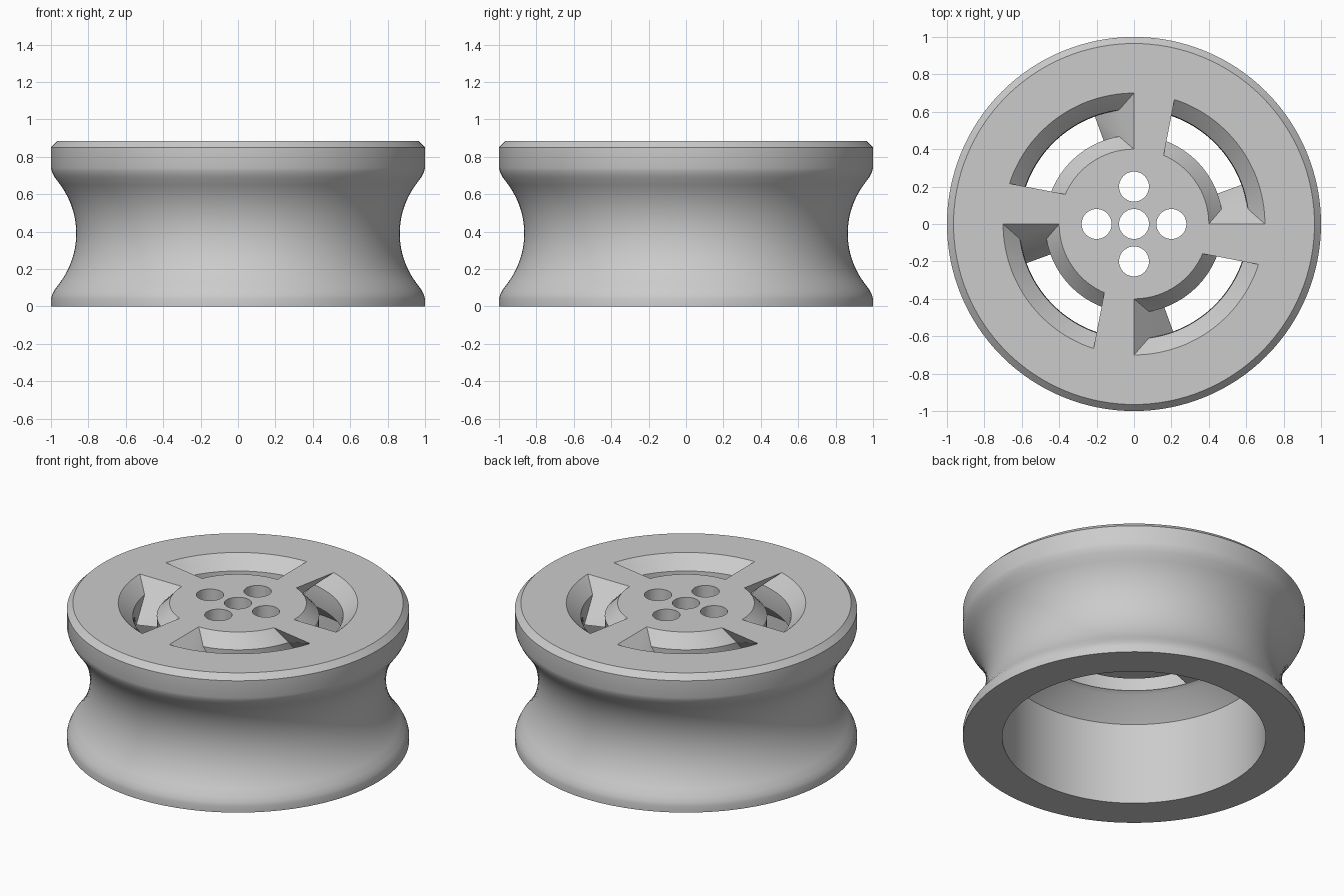
import bpy, bmesh
from math import sin, cos, asin, radians, sqrt, pi

cube = bpy.data.objects.get("Cube")
if cube:
    bpy.data.objects.remove(cube)

TOP = 0.885
SEGMENTS = 128

grey = bpy.data.materials.new("plain grey")
grey.use_nodes = True
colour = (0.6, 0.6, 0.6, 1)
grey.diffuse_color = colour
grey.node_tree.nodes["Principled BSDF"].inputs["Base Color"].default_value = colour


def make_object(name, bm):
    bmesh.ops.recalc_face_normals(bm, faces=bm.faces)
    mesh = bpy.data.meshes.new(name)
    bm.to_mesh(mesh)
    bm.free()
    mesh.materials.append(grey)
    obj = bpy.data.objects.new(name, mesh)
    bpy.context.collection.objects.link(obj)
    return obj


def lathe(name, profile):
    bm = bmesh.new()
    verts = [bm.verts.new((r, 0, z)) for r, z in profile]
    edges = [bm.edges.new(pair) for pair in zip(verts, verts[1:])]
    bmesh.ops.spin(bm, geom=verts + edges, cent=(0, 0, 0), axis=(0, 0, 1),
                   angle=2 * pi, steps=SEGMENTS, use_duplicate=False)
    bmesh.ops.remove_doubles(bm, verts=bm.verts, dist=0.0001)
    return make_object(name, bm)


# Wheel body: grooved tread outside, open cavity below the hub plate
waist, groove_z, groove_r = 0.865, 0.39, 0.44
tread = []
for i in range(25):
    dz = -0.26 + 0.52 * i / 24
    tread.append((waist + groove_r - sqrt(groove_r ** 2 - dz ** 2), groove_z + dz))
lower_lip = [(1, 0), (1, 0.04), (0.995, 0.06), (0.98, 0.09)]
upper_lip = [(r, 2 * groove_z - z) for r, z in reversed(lower_lip[1:])]
cavity = [(0, 0.67), (0.62, 0.67), (0.645, 0.655), (0.77, 0.53), (0.77, 0)]
wheel = lathe("wheel", cavity + lower_lip + tread + upper_lip
              + [(1, 0.85), (0.965, TOP), (0, TOP)])


def slot_cutter(name, turn):
    """Swept slot with a chamfered mouth and slanted ends."""
    # depth, inner radius, outer radius, then start and end angles at each radius
    chamfer = 0.08
    lean = [asin(chamfer / r) for r in (0.475, 0.615)]
    ends = [radians(66.6), radians(72)]
    sweep = radians(20)
    sections = [
        (-0.05, 0.40, 0.70, (0, 0), ends),
        (0, 0.40, 0.70, (0, 0), ends),
        (chamfer, 0.475, 0.615, lean, [e + radians(7) for e in ends]),
        (0.215, 0.475, 0.615, (sweep, sweep), [e + sweep for e in ends]),
        (0.26, 0.475, 0.615, (sweep, sweep), [e + sweep for e in ends]),
    ]
    steps = 28
    bm = bmesh.new()
    rings = []
    for depth, inner, outer, start, end in sections:
        rows = []
        for side, r in enumerate((inner, outer)):
            row = []
            for i in range(steps + 1):
                a = turn + start[side] + (end[side] - start[side]) * i / steps
                row.append(bm.verts.new((r * cos(a), r * sin(a), TOP - depth)))
            rows.append(row)
        rings.append(rows)
    for inner, outer in (rings[0], rings[-1]):
        for i in range(steps):
            bm.faces.new((inner[i], inner[i + 1], outer[i + 1], outer[i]))
    for upper, lower in zip(rings, rings[1:]):
        a = upper[0] + upper[1][::-1]
        b = lower[0] + lower[1][::-1]
        for i in range(len(a)):
            j = (i + 1) % len(a)
            bm.faces.new((a[i], a[j], b[j], b[i]))
    bmesh.ops.triangulate(bm, faces=bm.faces)
    return make_object(name, bm)


def hole_cutter(name, x, y):
    bm = bmesh.new()
    bmesh.ops.create_cone(bm, cap_ends=True, segments=40, radius1=0.08,
                          radius2=0.08, depth=0.5)
    bmesh.ops.translate(bm, verts=bm.verts, vec=(x, y, TOP - 0.15))
    return make_object(name, bm)


# Four slots and five bolt holes through the hub plate
cutters = [slot_cutter("slot_cutter", k * pi / 2) for k in range(4)]
for x, y in ((0, 0), (0.2, 0), (-0.2, 0), (0, 0.2), (0, -0.2)):
    cutters.append(hole_cutter("hole_cutter", x, y))

bpy.ops.object.select_all(action="DESELECT")
bpy.context.view_layer.objects.active = wheel
wheel.select_set(True)
for cutter in cutters:
    cutter.hide_render = True
    cut = wheel.modifiers.new("cut", "BOOLEAN")
    cut.operation = "DIFFERENCE"
    cut.solver = "EXACT"
    cut.object = cutter
    bpy.ops.object.modifier_apply(modifier=cut.name)
for cutter in cutters:
    bpy.data.objects.remove(cutter)

bpy.ops.object.shade_smooth_by_angle(angle=radians(25))
